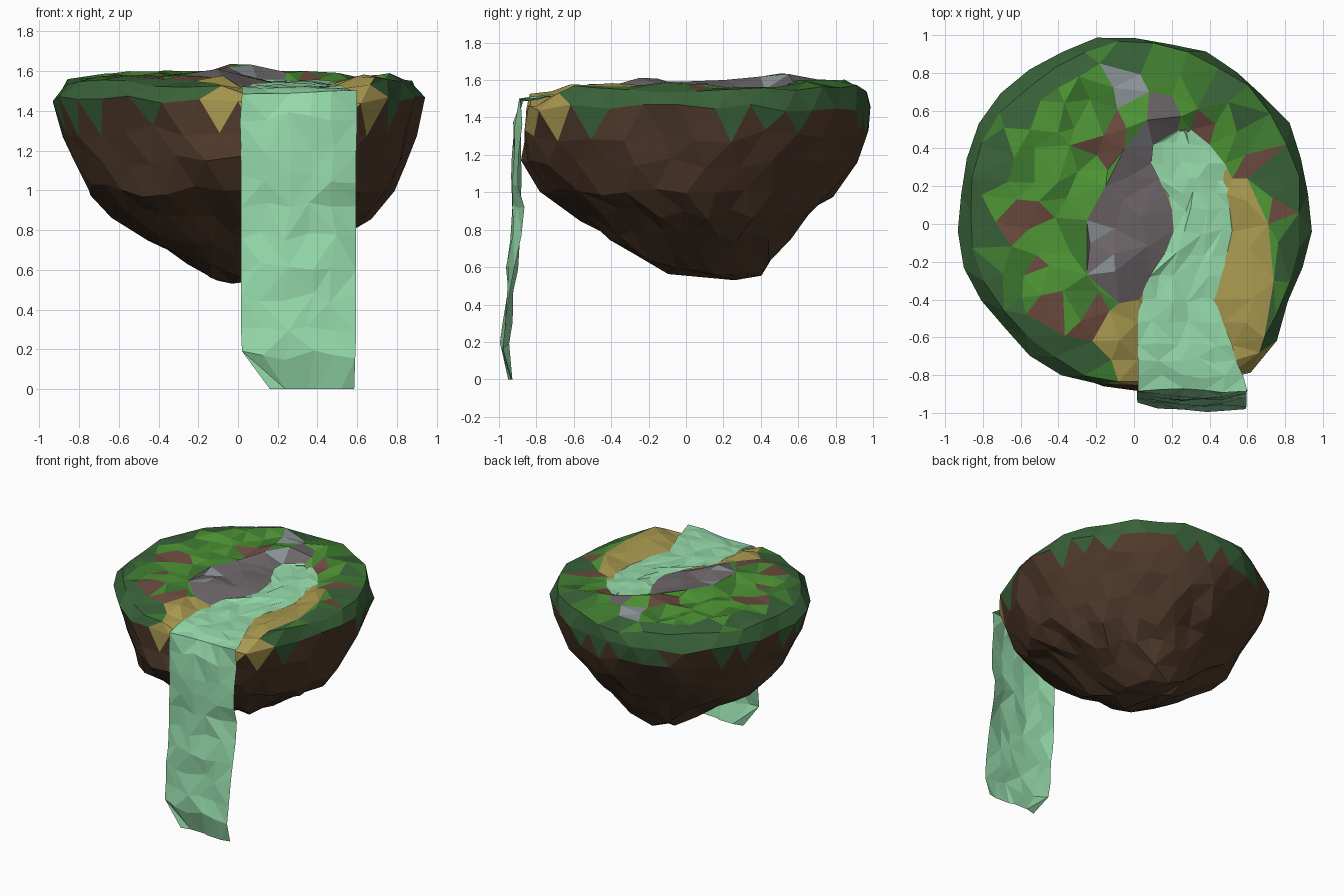
import bpy, bmesh, math, random
from mathutils import Vector
from mathutils.geometry import delaunay_2d_cdt

if "Cube" in bpy.data.objects:
    bpy.data.objects.remove(bpy.data.objects["Cube"])

random.seed(7)
N = 30
COLORS = {
    "grass": (0.075, 0.30, 0.035, 1), "dark_grass": (0.04, 0.12, 0.04, 1),
    "soil": (0.08, 0.042, 0.024, 1), "sand": (0.40, 0.32, 0.08, 1),
    "rock": (0.15, 0.13, 0.14, 1), "pale_rock": (0.26, 0.29, 0.31, 1),
    "clay": (0.15, 0.07, 0.05, 1), "moss": (0.05, 0.20, 0.03, 1),
    "water": (0.30, 0.70, 0.40, 1),
}
MATS = {}
for name, col in COLORS.items():
    MATS[name] = bpy.data.materials.new(name)
    MATS[name].diffuse_color = col
NAMES = list(COLORS)


def make_object(name, bm, slots):
    mesh = bpy.data.meshes.new(name)
    bm.to_mesh(mesh)
    bm.free()
    for s in slots:
        mesh.materials.append(MATS[s])
    obj = bpy.data.objects.new(name, mesh)
    bpy.context.collection.objects.link(obj)
    return obj


def inside(x, y, poly):
    hit = False
    for (x1, y1), (x2, y2) in zip(poly, poly[1:] + poly[:1]):
        if (y1 > y) != (y2 > y) and x < (x2 - x1) * (y - y1) / (y2 - y1) + x1:
            hit = not hit
    return hit


def jit(a):
    return random.uniform(-a, a)


# River rows: y, left x, right x
river = [(.50, .23, .30), (.42, .10, .40), (.32, .09, .48), (.24, .13, .52),
         (.16, .17, .49), (.08, .20, .51), (-.04, .21, .53), (-.16, .16, .50),
         (-.28, .08, .46), (-.40, .03, .43), (-.52, .02, .47), (-.64, .02, .52),
         (-.72, .02, .54)]
river_poly = [(l, y) for y, l, r in reversed(river)] + [(r, y) for y, l, r in river]


def water_z(y):
    return 1.525 + 0.03 * y


# Region outlines on the top
rock_edge = [(-.08, -.42), (-.25, -.27), (-.25, .02), (-.15, .20), (-.05, .40),
             (.07, .55), (.08, .70), (.20, .68), (.25, .57)]
rock_poly = rock_edge + [(.12, .42), (.13, .25), (.21, .08), (.20, -.05), (.12, -.25)]
sand_r_edge = [(.60, .24), (.71, .0), (.74, -.3), (.69, -.6)]
sand_r_poly = sand_r_edge + [(.72, -.95), (.4, -.95), (.4, -.4), (.5, .2)]
sand_l_edge = [(-.13, -.46), (-.22, -.62), (-.12, -.72)]
sand_l_poly = sand_l_edge + [(-.12, -.95), (.1, -.95), (.22, 0), (.1, -.2)]
clay = [(-.15, .45, .11), (-.5, .1, .07), (-.61, .0, .06), (-.5, -.18, .05),
        (-.43, -.43, .08), (-.22, -.52, .09), (.65, .32, .09), (.37, .5, .08),
        (.74, .06, .05), (-.82, .38, .05)]

# Body rings: z, centre x, radius x, centre y, radius y, front-right bulge, front-left dent
rings = [(1.555, .01, .88, .06, .895, .14, 0), (1.45, .0, .935, .06, .93, .14, 0),
         (1.30, .0, .90, .05, .92, .10, .04), (1.15, .01, .83, .01, .89, .03, .08),
         (1.00, .01, .765, .0, .78, .0, .04), (.88, .02, .66, .05, .61, .0, 0),
         (.77, .03, .49, .075, .495, .0, 0), (.66, .05, .32, .105, .375, .0, 0),
         (.58, .03, .17, .15, .25, .0, 0)]

# Island
bm = bmesh.new()
loops = []
for k, (z, cx, rx, cy, ry, b, dent) in enumerate(rings):
    loop = []
    for i in range(N):
        a = 2 * math.pi * (i + .5 * (k % 2)) / N - math.pi
        s = 1 + b * math.exp(-((a + math.radians(53)) / .3) ** 2) + jit(.02)
        s -= dent * math.exp(-((a + math.radians(135)) / .45) ** 2)
        x, y = cx + rx * s * math.cos(a), cy + ry * s * math.sin(a)
        h = z + jit(.025 if k < 2 else .035)
        if k == 0 and y < -.5 and -.05 < x < .62:
            h = 1.46
        elif k == 0 and y < -.68:
            h = 1.525 + jit(.01)
        loop.append(bm.verts.new((x, min(y, 1.0), h)))
    loops.append(loop)
for k in range(len(loops) - 1):
    A, B = loops[k], loops[k + 1]
    for i in range(N):
        j = (i + 1) % N
        if k % 2 == 0:
            bm.faces.new((A[i], A[j], B[i]))
            bm.faces.new((A[j], B[j], B[i]))
        else:
            bm.faces.new((A[i], A[j], B[j]))
            bm.faces.new((A[i], B[j], B[i]))
pole = bm.verts.new((-.03, .26, .53))
for i in range(N):
    bm.faces.new((loops[-1][i], loops[-1][(i + 1) % N], pole))
# Thin out the crowded facets towards the tip
bmesh.ops.remove_doubles(bm, verts=[v for l in loops[5:] for v in l], dist=.10)

# Colour the sides
for f in bm.faces:
    c = f.calc_center_median()
    tag = "soil"
    if c.y < -.66 and -.12 < c.x < .76 and c.z > 1.35:
        tag = "sand"
    elif c.z > 1.43 or (c.z > 1.36 and random.random() < .5):
        tag = "dark_grass"
    f.material_index = NAMES.index(tag)


def ground_z(x, y):
    if inside(x, y, river_poly) or (y < -.7 and .0 < x < .56):
        return 1.46
    h = 1.572 + .02 * y + jit(.02)
    for px, py, amp, w in ((.04, .45, .08, .11), (-.05, -.22, .07, .12), (-.1, .1, .02, .15)):
        h += amp * math.exp(-((x - px) ** 2 + (y - py) ** 2) / w ** 2)
    return h


# Top surface: triangulated points with river, rock and sand borders
ring_poly = [tuple(v.co.xy) for v in loops[0]]
pts = [Vector(p) for p in ring_poly]
zs = [v.co.z for v in loops[0]]
edges = [(i, (i + 1) % N) for i in range(N)]
for chain in (river_poly, rock_edge, sand_r_edge, sand_l_edge):
    start = len(pts)
    for x, y in chain:
        pts.append(Vector((x, y)))
        zs.append(water_z(y) + .01 if chain is river_poly else ground_z(x, y))
    edges += [(i, i + 1) for i in range(start, len(pts) - 1)]
step = .14
for r in range(-8, 10):
    for q in range(-9, 10):
        x, y = (q + .5 * (r % 2)) * step + jit(.04), r * step * .9 + jit(.04)
        p = Vector((x, y))
        if inside(x, y, ring_poly) and min((p - o).length for o in pts) > .085:
            pts.append(p)
            zs.append(ground_z(x, y))
out, _, tris, orig, _, _ = delaunay_2d_cdt(pts, edges, [], 1, 1e-5)
top = []
for p, src in zip(out, orig):
    if src and min(src) < N:
        top.append(loops[0][min(src)])
    else:
        top.append(bm.verts.new((p.x, p.y, zs[min(src)] if src else 1.5)))
rim = set(loops[0])
for t in tris:
    vs = [top[i] for i in t]
    f = bm.faces.new(vs)
    x, y, _ = f.calc_center_median()
    if inside(x, y, river_poly) or (y < -.7 and 0 < x < .6):
        tag = "sand"
    elif inside(x, y, rock_poly):
        tag = "pale_rock" if random.random() < .12 else "rock"
    elif inside(x, y, sand_r_poly) or inside(x, y, sand_l_poly):
        tag = "sand"
    elif math.hypot(x + .05, y - .75) < .08:
        tag = "pale_rock"
    elif any(math.hypot(x - a, y - b) < r for a, b, r in clay):
        tag = "clay"
    elif any(v in rim for v in vs):
        tag = "dark_grass" if random.random() < .75 else "moss"
    else:
        tag = "grass" if random.random() < .7 else "moss"
    f.material_index = NAMES.index(tag)
bmesh.ops.recalc_face_normals(bm, faces=bm.faces)
make_object("floating_island", bm, NAMES)

# River and waterfall: one strip, rows of y, z, left x, right x
rows = [(y, water_z(y) + .012, l, r) for y, l, r in river]
rows += [(-.81, 1.505, .02, .58), (-.885, 1.495, .02, .60), (-.925, 1.37, .01, .60)]
rows += [(y, z, .015, .595) for y, z in
         ((-.93, 1.22), (-.935, 1.06), (-.92, .91), (-.93, .76), (-.955, .61),
          (-.96, .46), (-.975, .31))]
rows += [(-.985, .17, .02, .59), (-.94, 0, .16, .585)]
COLS = 5
bm = bmesh.new()
grid = []
for k, (y, z, l, r) in enumerate(rows):
    fall = z < 1.4
    row = []
    for c in range(COLS + 1):
        mid = 0 < c < COLS
        u = 2 * c / COLS - 1
        x = l + (r - l) * c / COLS + (jit(.025) if mid and k else 0)
        dy = jit(.012) if fall else (jit(.015) if mid else 0)
        if fall and z > 0:                       # edges curl back
            dy += (.045 if z > .55 or u < 0 else .01) * u * u
        dz = jit(.03) if fall and z > 0 else (0 if z == 0 else jit(.012))
        row.append(bm.verts.new((x, max(y + dy, -1.0), z + dz)))
    grid.append(row)
for A, B in zip(grid, grid[1:]):
    for c in range(COLS):
        a, b, d, e = A[c], A[c + 1], B[c + 1], B[c]
        if random.random() < .5:
            bm.faces.new((a, e, d))
            bm.faces.new((a, d, b))
        else:
            bm.faces.new((a, e, b))
            bm.faces.new((b, e, d))
make_object("river_and_waterfall", bm, ["water"])

for m in bpy.data.materials:
    if m.users and not m.is_grease_pencil:
        m.use_nodes = True
        m.node_tree.nodes["Principled BSDF"].inputs["Base Color"].default_value = m.diffuse_color
